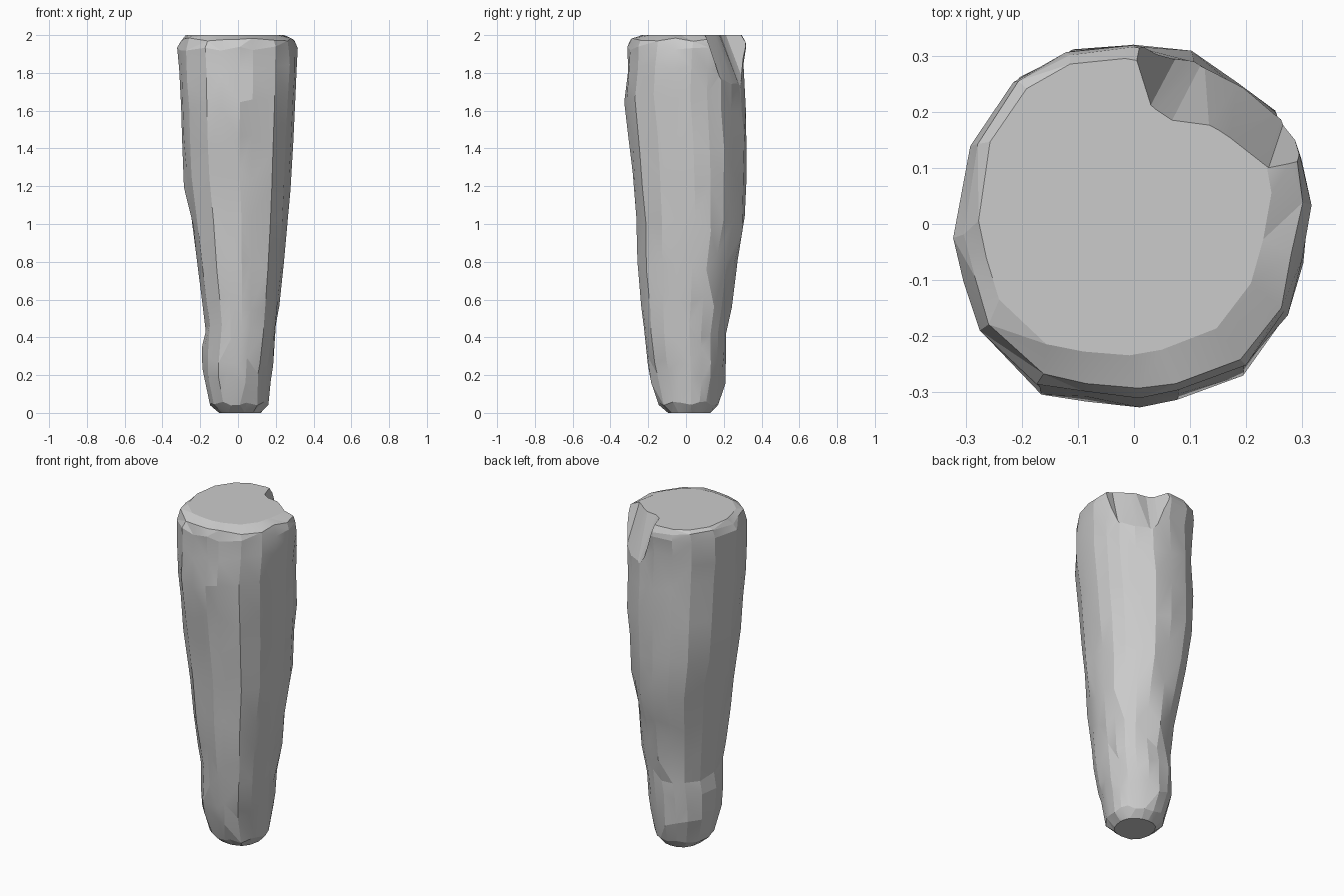
import bpy, bmesh, math, random

if "Cube" in bpy.data.objects:
    bpy.data.objects.remove(bpy.data.objects["Cube"])

random.seed(4)

# Irregular hewn cross-section, scaled to roughly unit half-width
OUTLINE = [(-.32, -.03), (-.295, .14), (-.215, .255), (-.12, .308), (0, .32),
           (.11, .302), (.20, .25), (.27, .195), (.304, .12), (.32, .03),
           (.302, -.07), (.275, -.165), (.20, -.262), (.08, -.308), (.01, -.32),
           (-.09, -.312), (-.172, -.296), (-.275, -.20), (-.303, -.11)]

# Levels: height, left x, right x, front y, back y
LEVELS = [(0, -.10, .12, -.095, .13), (.05, -.15, .16, -.145, .17),
          (.20, -.187, .175, -.19, .207), (.30, -.19, .188, -.205, .214),
          (.43, -.174, .203, -.222, .217), (.60, -.192, .223, -.235, .24),
          (.80, -.218, .243, -.255, .272), (1.0, -.248, .268, -.265, .312),
          (1.23, -.286, .284, -.283, .32), (1.42, -.30, .297, -.302, .323),
          (1.64, -.306, .308, -.326, .313), (1.80, -.314, .316, -.312, .311),
          (1.93, -.32, .318, -.307, .316), (1.975, -.305, .303, -.296, .316),
          (2.0, -.277, .245, -.234, .295)]


def finish(bm, name):
    bmesh.ops.recalc_face_normals(bm, faces=bm.faces)
    mesh = bpy.data.meshes.new(name)
    bm.to_mesh(mesh)
    bm.free()
    ob = bpy.data.objects.new(name, mesh)
    bpy.context.collection.objects.link(ob)
    return ob


def loft(bm, rings):
    n = len(rings[0])
    loops = [[bm.verts.new(p) for p in ring] for ring in rings]
    for a, b in zip(loops, loops[1:]):
        for i in range(n):
            j = (i + 1) % n
            bm.faces.new((a[i], a[j], b[j], b[i]))
    bm.faces.new(loops[0])
    bm.faces.new(loops[-1])


# Tapered post body, slightly uneven as if hewn
rings = []
for z, x0, x1, y0, y1 in LEVELS:
    flat = z in (0, 2.0)
    rim = z in (.05, 1.93, 1.975)
    ring = []
    for px, py in OUTLINE:
        u, v = px / .32, py / .32
        k = 1 + (0 if flat else random.uniform(-.022, .012))
        dz = 0 if flat else random.uniform(-.012, .012) if rim else random.uniform(-.05, .05)
        cx, cy = (x0 + x1) / 2, (y0 + y1) / 2
        ring.append((cx + u * k * (x1 - x0) / 2, cy + v * k * (y1 - y0) / 2, z + dz))
    rings.append(ring)
bm = bmesh.new()
loft(bm, rings)
bmesh.ops.triangulate(bm, faces=[f for f in bm.faces if len(f.verts) == 4])
post = finish(bm, "post")

# Slanted chip broken out of the back right of the top (height, edge points)
CHIP_TOP = [(-.015, .40), (-.004, .32), (.03, .212), (.068, .185), (.15, .168),
            (.24, .10), (.40, .085), (.5, .5), (.1, .6)]
CHIP_LOW = [(.04, .52), (.06, .42), (.09, .325), (.125, .295), (.19, .262),
            (.275, .205), (.45, .11), (.55, .55), (.15, .7)]
rings = []
for t in (0, 1.33):
    z = 2.1 - t * .3
    f = (2 - z) / .3
    rings.append([(a[0] + (b[0] - a[0]) * f, a[1] + (b[1] - a[1]) * f, z)
                  for a, b in zip(CHIP_TOP, CHIP_LOW)])
bm = bmesh.new()
loft(bm, rings)
bmesh.ops.triangulate(bm, faces=bm.faces)
cutter = finish(bm, "chip_cutter")
cutter.hide_render = True
mod = post.modifiers.new("chip", 'BOOLEAN')
mod.operation = 'DIFFERENCE'
mod.solver = 'EXACT'
mod.object = cutter

bpy.ops.object.select_all(action='DESELECT')
post.select_set(True)
bpy.context.view_layer.objects.active = post
bpy.ops.object.modifier_apply(modifier="chip")
bpy.data.objects.remove(cutter)
bpy.ops.object.shade_smooth_by_angle(angle=math.radians(13))
